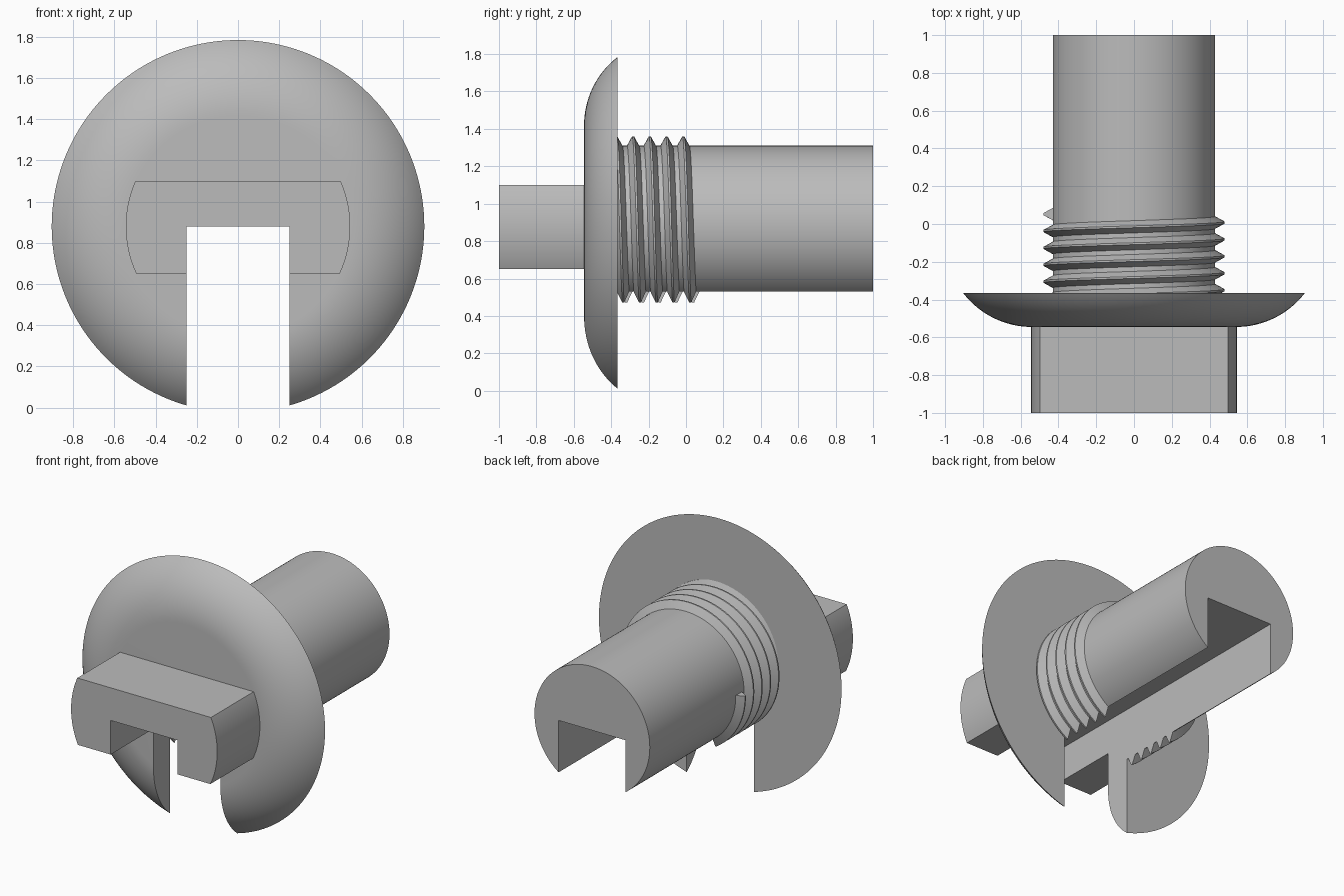
import bpy, bmesh, math
from mathutils import Matrix, Vector

if "Cube" in bpy.data.objects:
    bpy.data.objects.remove(bpy.data.objects["Cube"], do_unlink=True)

AXIS_Z = 0.88           # height of the bolt axis
SHAFT_R = 0.43
FLANGE_FRONT, FLANGE_BACK = -0.545, -0.365

steel = bpy.data.materials.new("plain grey")
steel.use_nodes = True
GREY = (0.5, 0.5, 0.5, 1)
steel.diffuse_color = GREY
steel.node_tree.nodes["Principled BSDF"].inputs["Base Color"].default_value = GREY


def finish(name, bm):
    bmesh.ops.recalc_face_normals(bm, faces=bm.faces)
    mesh = bpy.data.meshes.new(name)
    bm.to_mesh(mesh)
    bm.free()
    mesh.materials.append(steel)
    obj = bpy.data.objects.new(name, mesh)
    bpy.context.collection.objects.link(obj)
    return obj


def lathe(name, profile, steps=128):
    """Spin a (radius, y) profile, starting and ending on the axis."""
    bm = bmesh.new()
    verts = [bm.verts.new((r, y, AXIS_Z)) for r, y in profile]
    edges = [bm.edges.new(pair) for pair in zip(verts, verts[1:])]
    bmesh.ops.spin(bm, geom=verts + edges, cent=(0, 0, AXIS_Z), axis=(0, 1, 0),
                   angle=math.tau, steps=steps)
    bmesh.ops.remove_doubles(bm, verts=bm.verts, dist=1e-4)
    return finish(name, bm)


def box(name, low, high):
    low, high = Vector(low), Vector(high)
    bm = bmesh.new()
    bmesh.ops.create_cube(bm, size=1, matrix=Matrix.Translation((low + high) / 2)
                          @ Matrix.Diagonal((high - low).to_4d()))
    return finish(name, bm)


def boolean(obj, tool, operation):
    mod = obj.modifiers.new(operation.title(), 'BOOLEAN')
    mod.operation, mod.solver, mod.object = operation, 'EXACT', tool
    bpy.context.view_layer.objects.active = obj
    bpy.ops.object.modifier_apply(modifier=mod.name)


def cylinder(name, radius, y0, y1):
    return lathe(name, [(0, y0), (radius, y0), (radius, y1), (0, y1)])


# Domed flange: flat front disc rolling back in a round shoulder
flat_r, round_r, sweep = 0.54, 0.46, math.acos(0.28 / 0.46)
dome = [(flat_r + round_r * math.sin(sweep * i / 16),
         FLANGE_FRONT + round_r * (1 - math.cos(sweep * i / 16))) for i in range(17)]
flange = lathe("flange", [(0, FLANGE_FRONT)] + dome + [(0, FLANGE_BACK)], 160)

# Plain shaft
shaft = cylinder("shaft", SHAFT_R, FLANGE_BACK, 1)

# Key block at the front: a flat bar with rounded ends
key_block = cylinder("key_block", 0.545, -1, FLANGE_FRONT)
bar = box("bar_cutter", (-1, -2, 0.65), (1, 0, 1.10))
boolean(key_block, bar, 'INTERSECT')

# Helical screw thread next to the flange
PITCH, TURNS, STEPS = 0.0895, 5, 96
section = [(0.42, -0.038), (0.48, -0.005), (0.48, 0.005), (0.42, 0.038)]
bm = bmesh.new()
rings = []
for i in range(TURNS * STEPS + 1):
    a = math.tau * i / STEPS
    y = -0.395 + PITCH * i / STEPS
    rings.append([bm.verts.new((-r * math.cos(a), y + dy, AXIS_Z + r * math.sin(a)))
                  for r, dy in section])
for a, b in zip(rings, rings[1:]):
    for k in range(4):
        n = (k + 1) % 4
        bm.faces.new((a[k], a[n], b[n], b[k]))
bm.faces.new(rings[0])
bm.faces.new(rings[-1])
thread = finish("screw_thread", bm)

# Square slot cut along the whole underside
slot = box("slot_cutter", (-0.25, -2, -1), (0.25, 2, AXIS_Z))
for part in (flange, shaft, key_block, thread):
    boolean(part, slot, 'DIFFERENCE')

for cutter in (bar, slot):
    bpy.data.objects.remove(cutter, do_unlink=True)

# Smooth round surfaces, crisp edges
bpy.ops.object.select_all(action='DESELECT')
for part in (flange, shaft, key_block, thread):
    part.select_set(True)
bpy.context.view_layer.objects.active = flange
bpy.ops.object.shade_smooth_by_angle(angle=math.radians(25))
